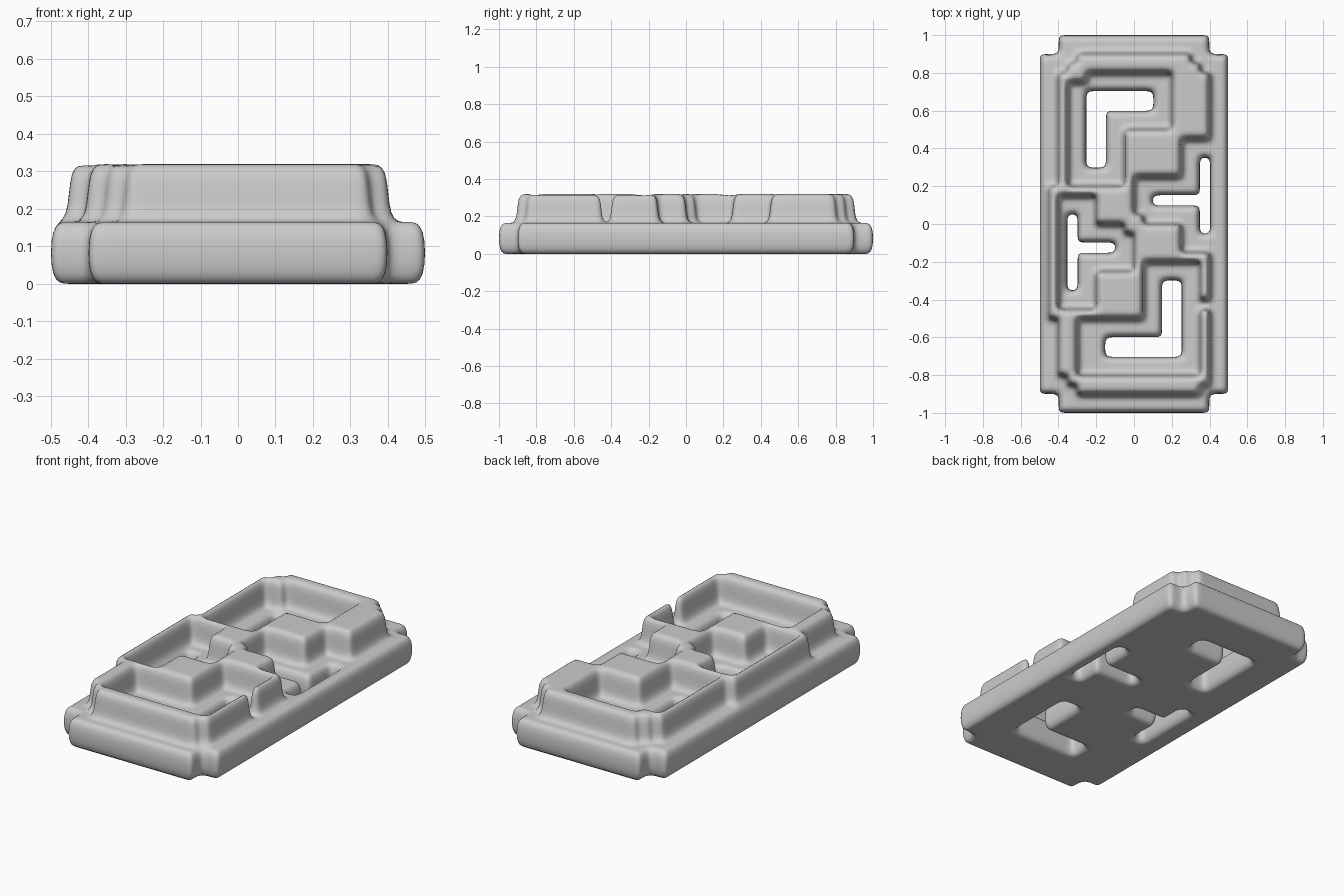
import bpy, bmesh

if "Cube" in bpy.data.objects:
    bpy.data.objects.remove(bpy.data.objects["Cube"])

# Everything lies on a 0.05 grid; rectangles are x0, y0, x1, y1 in grid steps
S = 0.05
Z = (0.0, 0.165, 0.319)

base = [(-10, -18, 10, 18), (-8, -20, 8, 20)]
holes = [(-5, 6, -3, 14), (-5, 12, 2, 14),        # upper-left L
         (3, -14, 5, -6), (-3, -14, 5, -12),      # lower-right L
         (7, -1, 8, 7), (2, 2, 8, 3),             # right T
         (-7, -7, -6, 1), (-7, -3, -2, -2)]       # left T
wall_block = [(-8, -16, 8, 16), (-7, -17, 8, 17), (-6, -18, 6, 18),
              (-6, -18, 7, -17), (-9, -10, 8, 4)]
recesses = [(-7, 4, -1, 15), (-5, 10, 4, 16),                        # upper left
            (5, -3, 8, 9), (0, 1, 5, 5), (1, 0, 5, 1),               # right, open sided
            (-8, -9, -4, 3), (-4, -5, -1, 0), (-1, -5, 0, -1),       # left
            (-6, -16, 7, -10), (1, -10, 7, -4),                      # lower right
            (7, -9, 8, -8)]                                          # slot in the right wall
cut_corners = [(7, -18, 8, -17), (7, 16, 8, 17)]


def inside(rects, i, j):
    return any(a <= i < c and b <= j < d for a, b, c, d in rects)


def level(i, j):
    if not inside(base, i, j) or inside(holes, i, j):
        return 0
    raised = (inside(wall_block, i, j) and not inside(recesses, i, j)
              and not inside(cut_corners, i, j))
    return 2 if raised else 1


# Control cage: top, bottom and exposed side quads of each cell column
bm = bmesh.new()
verts = {}


def quad(*points):
    loop = []
    for p in points:
        if p not in verts:
            verts[p] = bm.verts.new((p[0] * S * 1.002, p[1] * S * 1.002, Z[p[2]]))
        loop.append(verts[p])
    bm.faces.new(loop)


for i in range(-10, 10):
    for j in range(-20, 20):
        h = level(i, j)
        if not h:
            continue
        ring = [(i, j), (i + 1, j), (i + 1, j + 1), (i, j + 1)]
        quad(*[(x, y, h) for x, y in ring])
        quad(*[(x, y, 0) for x, y in reversed(ring)])
        for k, (di, dj) in enumerate([(0, -1), (1, 0), (0, 1), (-1, 0)]):
            a, b = ring[k], ring[(k + 1) % 4]
            for z in range(level(i + di, j + dj), h):
                quad((*a, z), (*b, z), (*b, z + 1), (*a, z + 1))

bmesh.ops.recalc_face_normals(bm, faces=bm.faces)
for f in bm.faces:
    f.smooth = True
mesh = bpy.data.meshes.new("maze_plate")
bm.to_mesh(mesh)
bm.free()
plate = bpy.data.objects.new("maze_plate", mesh)
bpy.context.collection.objects.link(plate)

# Soft rounded edges
sub = plate.modifiers.new("soften", 'SUBSURF')
sub.levels = sub.render_levels = 2
